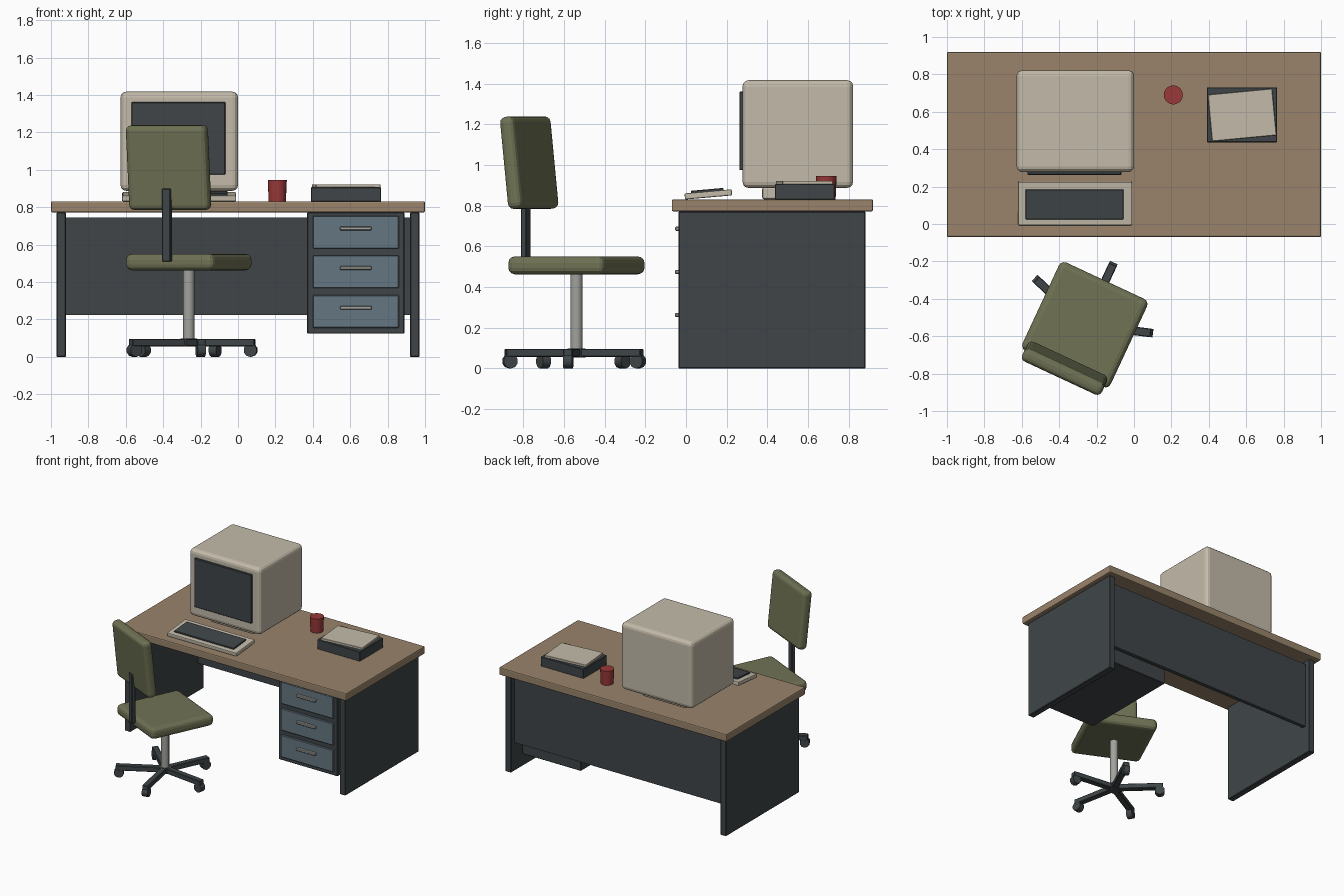
import bpy, math
from mathutils import Matrix, Vector

old = bpy.data.objects.get("Cube")
if old:
    bpy.data.objects.remove(old, do_unlink=True)


def material(name, rgb):
    m = bpy.data.materials.new(name)
    m.use_nodes = True
    col = (*rgb, 1)
    m.diffuse_color = col
    bsdf = next(n for n in m.node_tree.nodes if n.type == 'BSDF_PRINCIPLED')
    bsdf.inputs["Base Color"].default_value = col
    bsdf.inputs["Roughness"].default_value = 0.7
    return m


wood = material("wood", (.32, .23, .145))
beige = material("beige plastic", (.55, .50, .40))
olive = material("olive fabric", (.16, .17, .09))
dark = material("dark grey", (.05, .06, .065))
blue = material("blue grey drawer", (.13, .18, .22))
red = material("red ceramic", (.32, .04, .04))
metal = material("light metal", (.36, .36, .34))


def finish(ob, name, mat, bevel=0, segments=2):
    ob.name = name
    ob.data.materials.append(mat)
    if bevel:
        mod = ob.modifiers.new("Bevel", 'BEVEL')
        mod.width = bevel
        mod.segments = segments
        mod.limit_method = 'ANGLE'
    return ob


def block(name, mat, centre, size, bevel=0, segments=2, rot=(0, 0, 0)):
    bpy.ops.mesh.primitive_cube_add(size=1, location=centre, rotation=rot)
    ob = bpy.context.object
    ob.data.transform(Matrix.Diagonal((*size, 1)))
    return finish(ob, name, mat, bevel, segments)


def span(name, mat, x, y, z, bevel=0, segments=2):
    """Block given by its lower and upper limits on each axis."""
    centre = [(a + b) / 2 for a, b in (x, y, z)]
    return block(name, mat, centre, [b - a for a, b in (x, y, z)], bevel, segments)


def tube(name, mat, centre, r1, r2, depth, sides, rot=(0, 0, 0)):
    bpy.ops.mesh.primitive_cone_add(vertices=sides, radius1=r1, radius2=r2, depth=depth,
                                    location=centre, rotation=rot)
    ob = finish(bpy.context.object, name, mat)
    bpy.ops.object.shade_smooth_by_angle(angle=math.radians(40))
    return ob


# Desk
span("desk_top", wood, (-1, 1), (-.07, .92), (.772, .832), .008)
for side, s in (("left", 1), ("right", -1)):
    block(f"{side}_side_panel", dark, (s * .945, .423, .386), (.05, .92, .772), .004, 1)
span("modesty_panel", dark, (-.93, .93), (.81, .84), (.225, .745))

# Drawer pedestal
span("drawer_pedestal", dark, (.37, .89), (-.02, .79), (.125, .772), .004, 1)
for i, z in enumerate((.667, .455, .243)):
    block(f"drawer_front_{i + 1}", blue, (.63, -.022, z), (.46, .024, .175), .004, 1)
    block(f"drawer_handle_{i + 1}", metal, (.63, -.042, z + .02), (.17, .024, .02), .004, 1)

# Monitor
span("monitor_case", beige, (-.628, 0), (.278, .822), (.888, 1.418), .03, 3)
span("monitor_screen", dark, (-.57, -.067), (.262, .30), (.975, 1.362), .004, 1)
block("monitor_stand", beige, (-.315, .55, .862), (.38, .35, .06), .01)

# Keyboard
tilt = math.radians(5)
block("keyboard_body", beige, (-.315, .11, .856), (.61, .233, .03), .006, rot=(tilt, 0, 0))
block("keyboard_keys", dark, (-.318, .105, .873), (.525, .16, .016), .003, 1, (tilt, 0, 0))

# Desk clutter
tube("mug", red, (.21, .69, .889), .046, .051, .116, 20)
span("paper_tray", dark, (.39, .765), (.437, .73), (.83, .907), .003, 1)
block("paper_stack", beige, (.578, .583, .913), (.345, .25, .02), .002, 1,
      (0, 0, math.radians(5.4)))

# Swivel chair, turned about its column
turn = math.radians(-25)
spin = Matrix.Rotation(turn, 4, 'Z')
base = Vector((-.263, -.539, 0))


def chair(x, y, z):
    return base + spin @ Vector((x, y, z))


block("seat", olive, chair(0, 0, .507), (.52, .52, .088), .032, 3, (0, 0, turn))
block("backrest", olive, chair(0, -.256, 1.012), (.47, .075, .455), .028, 3,
      (math.radians(6), 0, turn))
block("backrest_bar", dark, chair(0, -.275, .705), (.05, .03, .39), .004, 1, (0, 0, turn))
tube("seat_column", metal, chair(0, 0, .27), .03, .03, .4, 16)
tube("base_hub", dark, chair(0, 0, .076), .045, .045, .042, 16)

# Five spokes with casters
for i in range(5):
    a = math.pi / 2 + turn + i * math.tau / 5
    d = Vector((math.cos(a), math.sin(a), 0))
    block(f"base_spoke_{i + 1}", dark, base + d * .178 + Vector((0, 0, .076)),
          (.356, .046, .04), .004, 1, (0, 0, a))
    tube(f"caster_{i + 1}", dark, base + d * .333 + Vector((0, 0, .036)),
         .036, .036, .045, 10, (math.pi / 2, 0, a))
